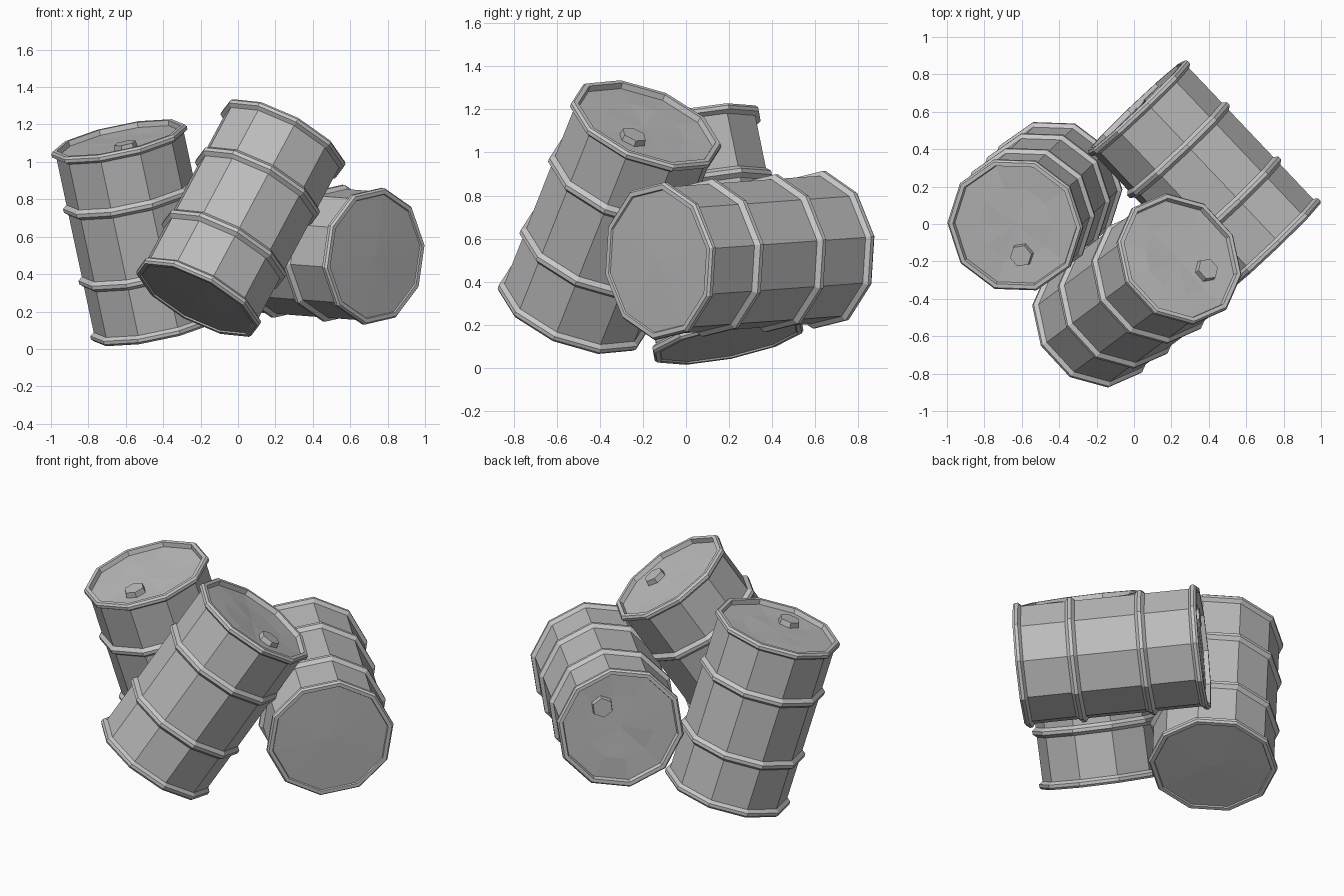
import bpy, bmesh, math, random
from mathutils import Vector, Matrix

if "Cube" in bpy.data.objects:
    bpy.data.objects.remove(bpy.data.objects["Cube"], do_unlink=True)

random.seed(4)
SIDES = 10
LENGTH = 1.055
OUTER = 0.37      # rims and hoops
WALL = 0.348      # drum wall
LID = LENGTH - 0.028


def material(name, value):
    mat = bpy.data.materials.new(name)
    mat.use_nodes = True
    colour = (value, value, value, 1)
    mat.diffuse_color = colour
    bsdf = mat.node_tree.nodes["Principled BSDF"]
    bsdf.inputs["Base Color"].default_value = colour
    bsdf.inputs["Roughness"].default_value = 0.7
    return mat


BODY = material("drum grey", 0.50)
RIM = material("rim light grey", 0.58)


def hoop(z):
    """Raised band around the wall: radius, height, material of the strip below."""
    return [(WALL, z - 0.028, 0), (OUTER, z - 0.01, 1),
            (OUTER, z + 0.01, 1), (WALL, z + 0.028, 1)]


def drum_profile():
    bottom = [(0.334, 0.008, 0), (0.338, 0, 1), (0.36, 0, 1),
              (OUTER, 0.012, 1), (OUTER, 0.03, 1), (WALL, 0.045, 1)]
    top = [(WALL, LENGTH - 0.045, 0), (OUTER, LENGTH - 0.03, 1),
           (OUTER, LENGTH - 0.012, 1), (0.36, LENGTH, 1),
           (0.338, LENGTH, 1), (0.332, LID, 1), (0.2, LID, 0)]
    return bottom + hoop(LENGTH * 0.31) + hoop(LENGTH * 0.69) + top


def placement(bottom, top, bung_direction):
    """Local z runs from bottom to top, local x points to the bung."""
    bottom, top = Vector(bottom), Vector(top)
    z = (top - bottom).normalized()
    x = Vector(bung_direction)
    x = (x - z * x.dot(z)).normalized()
    y = z.cross(x)
    origin = (bottom + top) / 2 - z * LENGTH / 2
    return Matrix.Translation(origin) @ Matrix((x, y, z)).transposed().to_4x4()


def finish(name, bm, matrix):
    bmesh.ops.recalc_face_normals(bm, faces=bm.faces[:])
    mesh = bpy.data.meshes.new(name)
    bm.to_mesh(mesh)
    bm.free()
    for mat in (BODY, RIM):
        mesh.materials.append(mat)
    obj = bpy.data.objects.new(name, mesh)
    obj.matrix_world = matrix
    bpy.context.collection.objects.link(obj)
    return obj


def make_drum(name, matrix):
    bm = bmesh.new()
    profile = drum_profile()
    rings = []
    for i, (r, z, _) in enumerate(profile):
        ring = []
        for k in range(SIDES):
            a = math.radians(7) + math.tau * k / SIDES
            # the inner lid is slightly dented
            dent = random.uniform(-0.008, 0.006) if i == len(profile) - 1 else 0
            ring.append(bm.verts.new((r * math.cos(a), r * math.sin(a), z + dent)))
        rings.append(ring)
    for i in range(1, len(rings)):
        for k in range(SIDES):
            n = (k + 1) % SIDES
            face = bm.faces.new((rings[i - 1][k], rings[i - 1][n],
                                 rings[i][n], rings[i][k]))
            face.material_index = profile[i][2]
    # end caps as fans
    for ring, z in ((rings[0], 0.002), (rings[-1], LID - 0.004)):
        centre = bm.verts.new((0, 0, z))
        for k in range(SIDES):
            bm.faces.new((ring[k], ring[(k + 1) % SIDES], centre))
    finish(name, bm, matrix)


def make_bung(name, matrix):
    bm = bmesh.new()
    bmesh.ops.create_cone(bm, cap_ends=True, segments=6, radius1=0.066,
                          radius2=0.06, depth=0.04,
                          matrix=Matrix.Translation((0.168, 0, LID + 0.008)))
    finish(name, bm, matrix)


# bottom centre, top centre, direction from the lid centre to the bung
drums = {
    "left_leaning_drum": ((-0.42, 0.20, 0.108), (-0.64, -0.01, 1.135), (0.03, -0.15, -0.024)),
    "front_leaning_drum": ((-0.22, -0.53, 0.26), (0.25, -0.18, 1.14), (0.15, -0.06, -0.055)),
    "lying_drum": ((0.735, -0.13, 0.495), (0.015, 0.63, 0.55), (0.07, 0.07, 0.13)),
}
for drum_name, spec in drums.items():
    frame = placement(*spec)
    make_drum(drum_name, frame)
    make_bung(drum_name + "_bung", frame)
